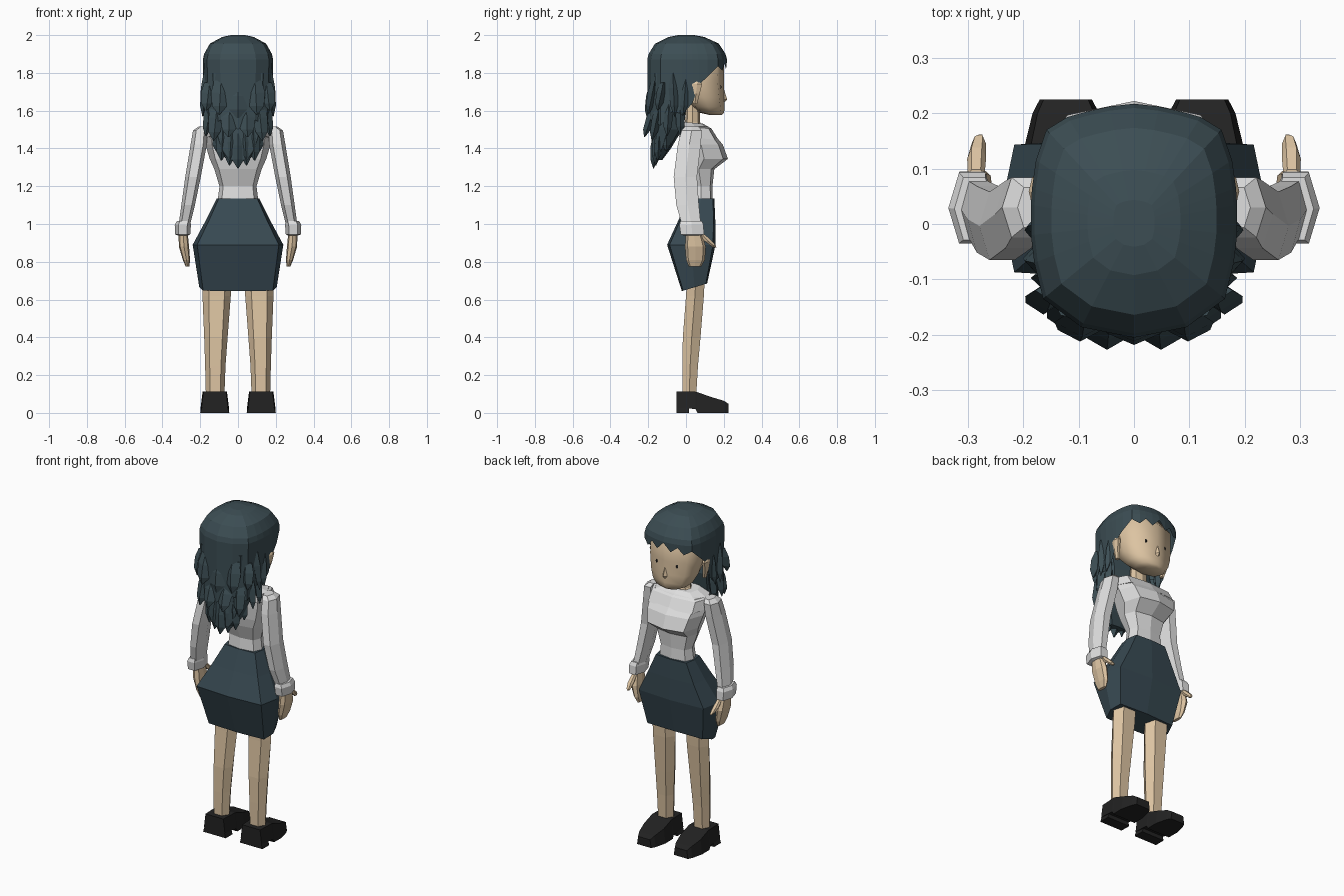
import bpy, bmesh, math
from mathutils import Vector


def material(name, r, g, b):
    m = bpy.data.materials.new(name)
    m.diffuse_color = (r, g, b, 1)
    return m


HAIR = material("dark slate hair", .045, .075, .088)
SKIRT = material("dark slate skirt", .038, .065, .082)
SKIN = material("skin", .72, .55, .36)
SHIRT = material("pale grey shirt", .74, .74, .74)
SHOE = material("black leather", .016, .016, .016)


def loft(name, rings, mat, mirror=False, smooth=False, caps=True):
    """Bridge closed rings of points into one mesh."""
    bm = bmesh.new()
    vs = [[bm.verts.new(p) for p in r] for r in rings]
    n = len(rings[0])
    for a, b in zip(vs, vs[1:]):
        for i in range(n):
            j = (i + 1) % n
            bm.faces.new((a[i], a[j], b[j], b[i]))
    if caps:
        bm.faces.new(vs[0])
        bm.faces.new(vs[-1])
    bmesh.ops.recalc_face_normals(bm, faces=bm.faces)
    me = bpy.data.meshes.new(name)
    bm.to_mesh(me)
    bm.free()
    me.materials.append(mat)
    for p in me.polygons:
        p.use_smooth = smooth
    ob = bpy.data.objects.new(name, me)
    bpy.context.collection.objects.link(ob)
    if mirror:
        ob.modifiers.new("mirror", 'MIRROR').use_axis[0] = True
    return ob


def octo(k):
    return [(0, 1), (k, k), (1, 0), (k, -k), (0, -1), (-k, -k), (-1, 0), (-k, k)]


HEX = [(1, 0), (.55, .9), (-.55, .9), (-1, 0), (-.55, -.9), (.55, -.9)]
DIAMOND = [(1, 0), (0, 1), (-1, 0), (0, -1)]


def ring(z, cx, hx, y0, y1, plan, tilt=0):
    return [(cx + hx * u, (y0 + y1) / 2 + (y1 - y0) / 2 * v, z + tilt * v) for u, v in plan]


def body(name, spec, mat, plan, **kw):
    return loft(name, [ring(*s[:5], plan, *s[5:]) for s in spec], mat, **kw)


# shoes: box sections lofted from back to toe, plus a heel block
def section(y, hx, z0, z1, cx=.123):
    return [(cx - hx, y, z0), (cx + hx, y, z0), (cx + hx * .85, y, z1), (cx - hx * .85, y, z1)]


loft("shoe", [section(-.05, .07, .03, .112), section(.05, .076, .02, .112), section(.06, .076, 0, .11),
              section(.13, .077, 0, .085), section(.2, .06, 0, .064), section(.225, .047, 0, .048)],
     SHOE, mirror=True)
loft("shoe_heel", [section(-.05, .076, 0, .04), section(.015, .076, 0, .04)], SHOE, mirror=True)

# legs
body("leg", [(.72, .113, .076, .0, .105), (.62, .113, .075, -.005, .1), (.4, .117, .062, -.022, .082),
             (.25, .12, .054, -.024, .068), (.09, .121, .049, -.024, .058)], SKIN, HEX, mirror=True)

# skirt
body("skirt", [(1.135, 0, .113, .01, .15), (1.02, 0, .17, -.04, .155), (.89, 0, .24, -.1, .156),
               (.665, 0, .205, -.022, .112, .02)], SKIRT, octo(.9))

# shirt torso with bust and wide neckline
body("shirt_torso", [(1.12, 0, .108, .014, .142), (1.2, 0, .098, .02, .14), (1.29, 0, .125, -.015, .15),
                     (1.345, 0, .15, -.03, .222), (1.42, 0, .172, -.035, .195), (1.48, 0, .182, -.035, .145),
                     (1.515, 0, .165, -.03, .12), (1.53, 0, .095, -.02, .085)], SHIRT, octo(.8))
body("collar", [(1.455, 0, .18, -.042, .172, -.01), (1.51, 0, .178, -.035, .135, -.005),
                (1.536, 0, .1, -.025, .09, -.005)], SHIRT, octo(.82))

# sleeves and cuffs
body("sleeve", [(1.515, .185, .025, -.01, .07), (1.495, .2, .038, -.03, .09), (1.42, .208, .043, -.05, .085),
                (1.25, .238, .041, -.072, .065), (1.1, .264, .036, -.058, .075), (.99, .285, .03, -.025, .085)],
     SHIRT, HEX, mirror=True)
body("cuff", [(1.015, .288, .036, -.035, .09), (.995, .292, .043, -.042, .1), (.945, .293, .04, -.035, .102),
              (.94, .29, .028, -.02, .085)], SHIRT, HEX, mirror=True)

# hands and thumbs
body("hand", [(.96, .291, .024, .0, .08), (.88, .286, .027, -.005, .105), (.81, .273, .019, .0, .1),
              (.775, .267, .01, .015, .08)], SKIN, octo(.75), mirror=True)
body("thumb", [(.945, .285, .015, .07, .1), (.91, .284, .017, .095, .14), (.885, .28, .013, .13, .16),
               (.875, .277, .006, .143, .162)], SKIN, HEX, mirror=True)

# neck and head
body("neck", [(1.5, 0, .085, -.015, .085), (1.54, 0, .055, -.005, .075), (1.66, 0, .045, .0, .07)],
     SKIN, octo(.72))
body("head", [(1.578, 0, .05, .12, .19), (1.59, 0, .092, .07, .202), (1.62, 0, .125, .03, .204),
              (1.67, 0, .148, -.02, .203), (1.75, 0, .163, -.06, .2), (1.85, 0, .166, -.1, .2),
              (1.93, 0, .12, -.08, .14)], SKIN, octo(.75), smooth=True)
body("nose", [(1.645, 0, .012, .19, .205), (1.66, 0, .014, .185, .218), (1.71, 0, .006, .19, .202)],
     SKIN, DIAMOND)
body("ear", [(1.635, .158, .012, .035, .06), (1.69, .17, .015, .03, .075), (1.74, .176, .014, .03, .088),
             (1.765, .168, .01, .04, .075)], SKIN, HEX, mirror=True)
body("eye", [(1.715, .067, .005, .1785, .185), (1.725, .067, .008, .1785, .188),
             (1.735, .067, .005, .1785, .185)], SHOE, DIAMOND, mirror=True)

# hair cap: half outline (x, y, lower edge height), mirrored into full rings
half = [(0, .217, 1.865), (.045, .212, 1.818), (.085, .203, 1.85), (.12, .193, 1.812), (.158, .17, 1.835),
        (.177, .115, 1.78), (.184, .065, 1.735), (.186, .035, 1.64), (.186, -.02, 1.58), (.18, -.07, 1.6),
        (.164, -.135, 1.52), (.095, -.186, 1.55), (0, -.205, 1.5)]
outline = half + [(-x, y, z) for x, y, z in half[-2:0:-1]]


def cap_ring(z, s):
    return [(x * s, y * s, z) for x, y, _ in outline]


wall = [(x * (1 - .25 * max(0, 1.75 - z)), y, z) for x, y, z in outline]
loft("hair_cap", [cap_ring(2.0, .2), cap_ring(1.99, .45), cap_ring(1.955, .8), cap_ring(1.9, .965),
                  cap_ring(1.87, 1), wall], HAIR, caps=False)
bm = bmesh.new()
bm.from_mesh(bpy.data.meshes["hair_cap"])
bmesh.ops.holes_fill(bm, edges=[e for e in bm.edges if e.is_boundary and e.verts[0].co.z > 1.99])
bmesh.ops.recalc_face_normals(bm, faces=bm.faces)
bm.to_mesh(bpy.data.meshes["hair_cap"])
bm.free()

# hanging hair mass behind the neck
body("back_hair", [(1.8, 0, .165, -.18, -.03), (1.62, 0, .16, -.175, .005), (1.5, 0, .145, -.17, -.02),
                   (1.4, 0, .11, -.175, -.08), (1.34, 0, .06, -.175, -.125)], HAIR, octo(.8))


# tapered locks in three layers: (x, y at root, root z, x, y at tip, tip z, half width)
def lock(i, x0, y0, z0, x1, y1, z1, w):
    spec = []
    for t, f in ((0, .7), (.35, 1), (.75, .8), (1, .08)):
        x, y = x0 + (x1 - x0) * t, y0 + (y1 - y0) * t
        d = .026 * f
        spec.append((z0 + (z1 - z0) * t, x, w * f, y - d, y + d))
    body(f"hair_lock_{i}", spec, HAIR, DIAMOND, mirror=x0 > 0)


locks = [(.165, .0, 1.78, .185, -.015, 1.575, .022), (.165, -.07, 1.8, .187, -.06, 1.57, .024),
         (.15, -.12, 1.75, .168, -.15, 1.6, .04), (.09, -.165, 1.76, .1, -.2, 1.58, .05),
         (0, -.175, 1.74, 0, -.205, 1.56, .06),
         (.15, -.03, 1.65, .165, -.03, 1.47, .026), (.145, -.09, 1.65, .17, -.1, 1.465, .028),
         (.11, -.14, 1.63, .13, -.18, 1.44, .04), (.045, -.165, 1.62, .05, -.22, 1.46, .045),
         (.1, -.1, 1.52, .115, -.105, 1.385, .03), (.08, -.14, 1.52, .088, -.15, 1.335, .035),
         (.035, -.15, 1.5, .045, -.16, 1.31, .035), (0, -.155, 1.48, 0, -.172, 1.295, .04)]
for i, l in enumerate(locks):
    lock(i + 1, *l)
